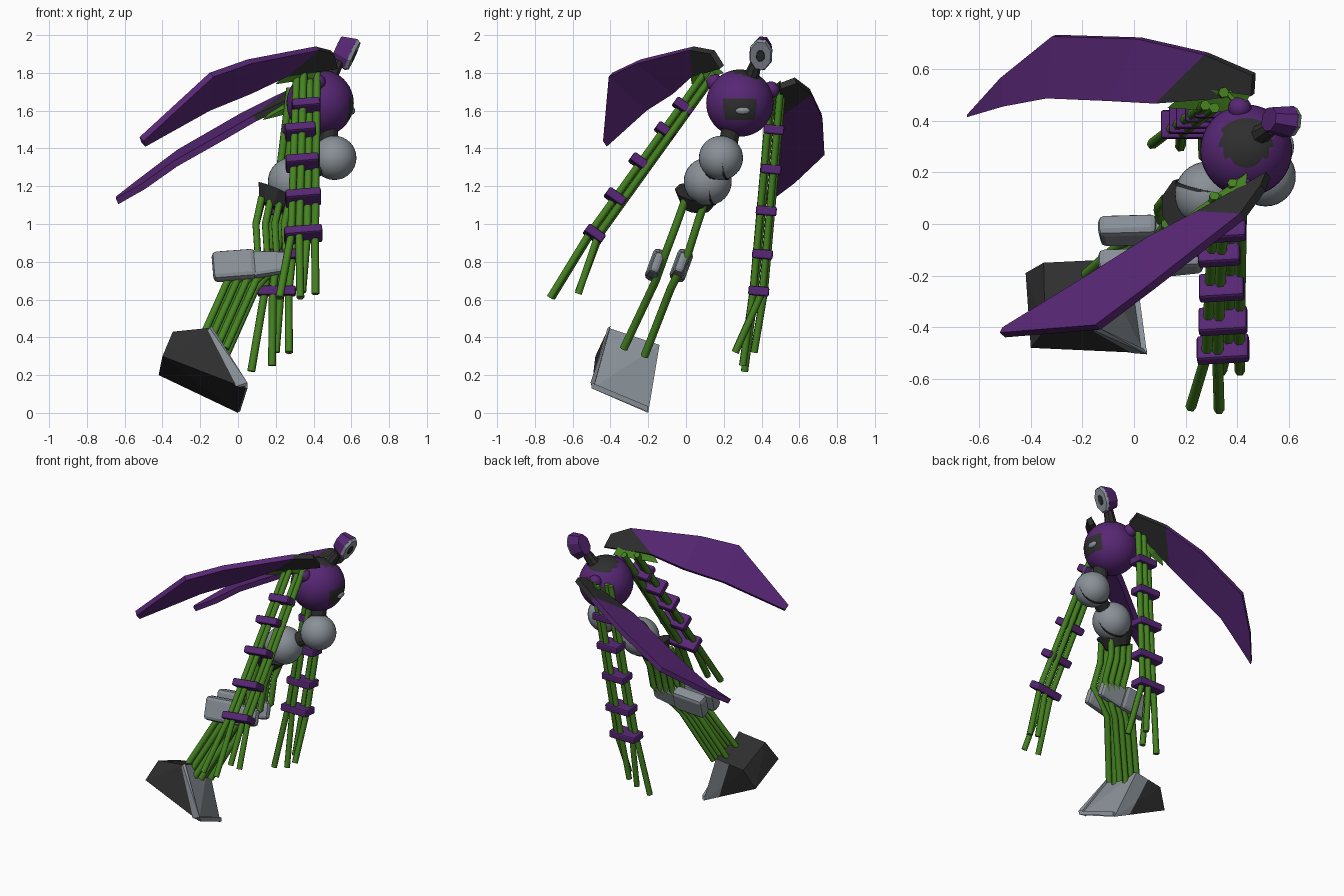
import bpy, bmesh
from math import radians
from mathutils import Vector, Matrix

old = bpy.data.objects.get("Cube")
if old:
    bpy.data.objects.remove(old, do_unlink=True)


def material(name, rgb):
    m = bpy.data.materials.new(name)
    m.use_nodes = True
    m.diffuse_color = (*rgb, 1)
    m.node_tree.nodes["Principled BSDF"].inputs["Base Color"].default_value = (*rgb, 1)
    return m


PURPLE = material("purple", (0.095, 0.02, 0.175))
GREEN = material("green", (0.06, 0.225, 0.015))
GREY = material("steel grey", (0.25, 0.28, 0.31))
DARK = material("charcoal", (0.028, 0.028, 0.028))


def finish(name, bm, mats, rule=None, smooth=False):
    """Turn a bmesh into an object, colouring faces by a rule."""
    bmesh.ops.recalc_face_normals(bm, faces=bm.faces)
    for f in bm.faces:
        f.smooth = smooth
        if rule:
            f.material_index = rule(f)
    me = bpy.data.meshes.new(name)
    bm.to_mesh(me)
    bm.free()
    for m in mats:
        me.materials.append(m)
    ob = bpy.data.objects.new(name, me)
    bpy.context.collection.objects.link(ob)
    return ob


def frame(centre, axis, side=(1, 0, 0)):
    """Matrix whose z follows axis and whose x stays near side."""
    z = Vector(axis).normalized()
    y = z.cross(Vector(side)).normalized()
    x = y.cross(z)
    return Matrix.Translation(centre) @ Matrix((x, y, z)).transposed().to_4x4()


def ball(name, centre, r, mats, rule=None, scale=(1, 1, 1), seg=32):
    bm = bmesh.new()
    bmesh.ops.create_uvsphere(bm, u_segments=seg, v_segments=seg // 2, radius=r,
                              matrix=Matrix.Translation(centre) @ Matrix.Diagonal((*scale, 1)))
    return finish(name, bm, mats, rule, True)


def cone(name, centre, axis, r1, r2, h, mat, sides=8):
    bm = bmesh.new()
    bmesh.ops.create_cone(bm, cap_ends=True, segments=sides, radius1=r1, radius2=r2,
                          depth=h, matrix=frame(centre, axis))
    return finish(name, bm, [mat])


def block(name, matrix, size, mat, bevel=0.01, taper=1.0):
    bm = bmesh.new()
    bmesh.ops.create_cube(bm, size=1, matrix=Matrix.Diagonal((*size, 1)))
    for v in bm.verts:
        if v.co.x > 0:
            v.co.z *= taper
            v.co.y *= taper
    bm.transform(matrix)
    ob = finish(name, bm, [mat])
    b = ob.modifiers.new("bevel", "BEVEL")
    b.width = bevel
    b.segments = 2
    return ob


def hull(name, pts, mats, rule=None, cut=None):
    bm = bmesh.new()
    for p in pts:
        bm.verts.new(p)
    bmesh.ops.convex_hull(bm, input=bm.verts[:])
    if cut:
        bmesh.ops.bisect_plane(bm, geom=bm.verts[:] + bm.edges[:] + bm.faces[:],
                               plane_co=cut[0], plane_no=cut[1])
    return finish(name, bm, mats, rule)


def strand(name, pts, r=0.021):
    cu = bpy.data.curves.new(name, "CURVE")
    cu.dimensions = "3D"
    cu.bevel_depth = r
    cu.bevel_resolution = 1
    cu.use_fill_caps = True
    sp = cu.splines.new("POLY")
    sp.points.add(len(pts) - 1)
    for p, co in zip(sp.points, pts):
        p.co = (*co, 1)
    cu.materials.append(GREEN)
    bpy.context.collection.objects.link(bpy.data.objects.new(name, cu))


def wing(name, upper, lower):
    """Curved blade lofted between two edges; its first panel is the dark cap."""
    bm = bmesh.new()
    rows = [(bm.verts.new(a), bm.verts.new(b)) for a, b in zip(upper, lower)]
    for i in range(len(rows) - 1):
        (a, b), (c, d) = rows[i], rows[i + 1]
        bm.faces.new((a, c, d, b)).material_index = int(i == 0)
    ob = finish(name, bm, [PURPLE, DARK])
    s = ob.modifiers.new("thickness", "SOLIDIFY")
    s.thickness = 0.035
    s.offset = 0


# Torso with a dark neck cap and chest patch
T = Vector((0.435, 0.285, 1.64))


def torso_rule(f):
    d = (f.calc_center_median() - T).normalized()
    patch = d.x > 0.6 and abs(d.y) < 0.48 and -0.55 < d.z < 0.18
    return int(d.dot(Vector((0, 0.25, 0.97))) > 0.83 or patch)


ball("torso", T, 0.178, [PURPLE, DARK], torso_rule, seg=48)
ball("chest_badge", (0.605, 0.3, 1.6), 0.025, [GREY], scale=(0.6, 1.6, 0.8), seg=12)
for n, c in (("right", (0.42, 0.15, 1.75)), ("left", (0.41, 0.45, 1.71))):
    ball(n + "_shoulder_ball", c, 0.045, [PURPLE], seg=16)

# Head: tapered octagon with a grey face
up = Vector((0.4, 0.05, 0.9))
n = Vector((0.9, -0.12, -0.4)).normalized()
H = Vector((0.57, 0.4, 1.91))
cone("neck", (0.51, 0.36, 1.82), (0.45, 0.3, 0.8), 0.04, 0.03, 0.09, DARK)
for part, off, r1, r2, h, mat in (("head", -0.01, 0.068, 0.09, 0.085, PURPLE),
                                  ("face_plate", 0.04, 0.09, 0.08, 0.02, GREY),
                                  ("face_mark", 0.051, 0.035, 0.03, 0.006, DARK)):
    bm = bmesh.new()
    m = frame(H + n * off, n, up) @ Matrix.Diagonal((1.05, 0.72, 1, 1)) @ Matrix.Rotation(radians(22.5), 4, "Z")
    bmesh.ops.create_cone(bm, cap_ends=True, segments=8, radius1=r1, radius2=r2, depth=h, matrix=m)
    finish(part, bm, [mat])

# Waist balls with dark seams, and the hip collar
for nm, c, r in (("upper", (0.51, 0.185, 1.35), 0.117), ("lower", (0.285, 0.115, 1.225), 0.127)):
    ball(nm + "_waist_ball", c, r, [GREY])
    cone(nm + "_waist_seam", Vector(c) + Vector((0, 0.02, 0)), (0.2, 1, 0.1), r, r, 0.013, DARK, 32)
cone("waist_link", (0.4, 0.15, 1.29), (0.22, 0.07, 0.13), 0.05, 0.05, 0.1, DARK, 12)
cone("spine_link", (0.48, 0.23, 1.46), (0, 0.2, 1), 0.05, 0.05, 0.1, DARK, 12)
cone("hip_collar", (0.2, 0.06, 1.13), (0.4, 0.1, 0.9), 0.08, 0.125, 0.09, DARK, 10)

# Leg strands in two rows
rows = (("front", ((0.2, 0, 1.14), (0.17, -0.05, 1), (0.18, -0.11, 0.84), (0.02, -0.16, 0.7), (-0.14, -0.33, 0.34))),
        ("back", ((0.2, 0.1, 1.12), (0.17, 0.06, 1), (0.18, 0.01, 0.84), (0.02, -0.08, 0.66), (-0.14, -0.22, 0.3))))
for nm, path in rows:
    for i in range(4):
        strand(f"{nm}_leg_strand_{i}", [(x + (i - 1.5) * 0.05, y, z) for x, y, z in path])

# Knee guards, one each side of the strands
for nm, y in (("front", -0.155), ("back", -0.025)):
    tilt = Matrix.Rotation(-0.35, 4, "X") @ Matrix.Rotation(-0.08, 4, "Y")
    block(nm + "_knee_guard", Matrix.Translation((-0.02, y, 0.78)) @ tilt, (0.23, 0.085, 0.16), GREY, 0.025)
    block(nm + "_knee_flange", Matrix.Translation((0.17, y, 0.79)) @ tilt, (0.19, 0.07, 0.15), GREY, 0.02, 0.75)

# Foot: dark heel, grey instep and toe
foot = [(-0.4, -0.48, 0.3), (0.04, -0.5, 0.13), (-0.42, -0.19, 0.2), (0, -0.2, 0),
        (-0.345, -0.41, 0.43), (-0.15, -0.41, 0.45), (-0.35, -0.15, 0.33), (-0.14, -0.14, 0.36)]


def foot_rule(f):
    c = f.calc_center_median()
    front = f.normal.x > 0.4
    toe_side = f.normal.y > 0.4 and c.x + 0.4 * c.z > -0.1
    return int(front or toe_side)


hull("foot", foot, [DARK, GREY], foot_rule, ((-0.15, 0, 0.12), (1, 0, 0.4)))
hull("instep_edge", [(-0.15, -0.415, 0.45), (-0.2, -0.42, 0.36), (-0.01, -0.5, 0.14),
                     (0.05, -0.505, 0.16), (-0.14, -0.4, 0.46), (0.05, -0.49, 0.13)], [GREY])
hull("toe_rim", [(0.05, -0.5, 0.16), (0.05, -0.5, 0.13), (0.01, -0.2, 0.035),
                 (0.01, -0.2, 0.005), (0, -0.48, 0.15), (-0.03, -0.2, 0.02)], [GREY])

# Arms: strands, then bands wrapped around them
arms = {
    "right": ((0.365, 0.13, 1.8), (0.345, -0.485, 0.945),
              ((0.22, -0.71, 0.61), (0.33, -0.72, 0.61), (0.34, -0.57, 0.64), (0.41, -0.57, 0.63)),
              ((0.36, -0.015, 1.62), (0.33, -0.11, 1.49), (0.34, -0.245, 1.325),
               (0.345, -0.375, 1.14), (0.345, -0.485, 0.945))),
    "left": ((0.33, 0.48, 1.72), (0.205, 0.385, 0.645),
             ((0.07, 0.31, 0.22), (0.18, 0.3, 0.25), (0.2, 0.36, 0.32), (0.27, 0.26, 0.32)),
             ((0.31, 0.465, 1.5), (0.28, 0.45, 1.29), (0.25, 0.425, 1.07),
              (0.23, 0.405, 0.84), (0.205, 0.385, 0.645)))}
for nm, (top, wrist, tips, bands) in arms.items():
    top, wrist = Vector(top), Vector(wrist)
    for i, tip in enumerate(tips):
        dx, dy = (i - 1.5) * 0.042, (-0.02, -0.03, 0.03, 0.02)[i]
        strand(f"{nm}_arm_strand_{i}", [top + Vector((dx * 0.85, dy, 0)), wrist + Vector((dx, dy, 0)), tip])
    for i, c in enumerate(bands):
        m = frame(c, top - wrist) @ Matrix.Rotation(-0.12, 4, "Y")
        block(f"{nm}_arm_band_{i}", m, (0.15 + i * 0.013, 0.11, 0.05), PURPLE)

# Wings with dark shoulder caps and green roots
wing("right_wing",
     [(0.5, 0.14, 1.91), (0.42, 0.03, 1.93), (0.06, -0.25, 1.86), (-0.14, -0.4, 1.79), (-0.51, -0.43, 1.45)],
     [(0.52, 0.19, 1.83), (0.25, 0.04, 1.79), (0.06, -0.06, 1.7), (-0.16, -0.2, 1.61), (-0.5, -0.41, 1.42)])
wing("left_wing",
     [(0.465, 0.58, 1.76), (0.28, 0.66, 1.7), (0.02, 0.72, 1.57), (-0.31, 0.73, 1.38), (-0.51, 0.57, 1.23), (-0.64, 0.43, 1.13)],
     [(0.46, 0.5, 1.73), (0.09, 0.47, 1.56), (-0.1, 0.48, 1.45), (-0.33, 0.49, 1.32), (-0.5, 0.46, 1.2), (-0.64, 0.42, 1.12)])
hull("right_wing_root", [(0.2, 0.03, 1.74), (0.44, 0.2, 1.8), (0.43, 0.13, 1.86), (0.27, 0.02, 1.82), (0.4, 0.12, 1.77)], [GREEN])
hull("left_wing_root", [(0.13, 0.45, 1.55), (0.22, 0.53, 1.65), (0.45, 0.5, 1.76), (0.41, 0.43, 1.7), (0.25, 0.46, 1.58)], [GREEN])
